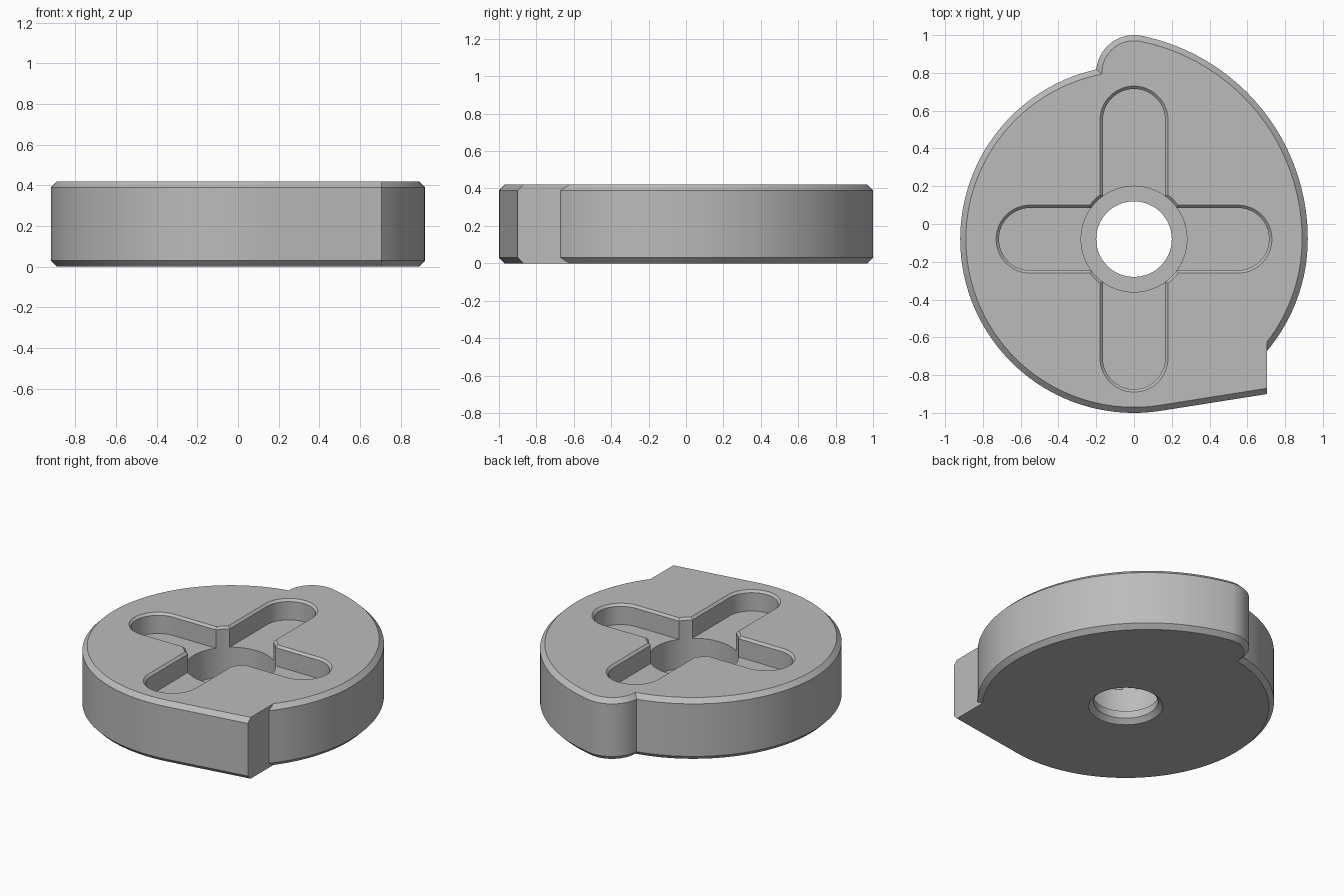
import bpy
import bmesh
from math import sin, cos, acos, atan2, sqrt, radians, hypot, pi

cube = bpy.data.objects.get("Cube")
if cube:
    bpy.data.objects.remove(cube, do_unlink=True)

HUB_Y = -0.08      # axis of the bore
DISC_R = 0.92      # main disc radius
LOBE_Y, LOBE_R = 0.80, 0.20
TOOTH_X, TOOTH_Y = 0.705, -0.90
HEIGHT, BEVEL = 0.42, 0.03
SLOT_FLOOR, RIM = 0.28, 0.015
LEDGE = 0.08

grey = bpy.data.materials.new("plain grey")
grey.use_nodes = True
colour = (0.5, 0.5, 0.5, 1)
grey.diffuse_color = colour
grey.node_tree.nodes["Principled BSDF"].inputs["Base Color"].default_value = colour


def arc(cx, cy, r, a0, a1, n):
    """Points along an arc, both ends included."""
    steps = [a0 + (a1 - a0) * i / n for i in range(n + 1)]
    return [(cx + r * cos(a), cy + r * sin(a)) for a in steps]


def cam_outline(inset):
    """Disc with a swept cam flank, a round lobe and a pointed tooth."""
    r, lobe = DISC_R - inset, LOBE_R - inset
    rise = LOBE_Y - HUB_Y
    # flank arc tangent to both the disc and the lobe
    flank = (DISC_R**2 + rise**2 - LOBE_R**2) / (2 * (DISC_R - LOBE_R))
    flank_x = DISC_R - flank
    join = atan2(rise, -flank_x)
    # corner where lobe and disc cross
    dy = (rise**2 + r**2 - lobe**2) / (2 * rise)
    dx = -sqrt(r**2 - dy**2)
    lobe_end = atan2(dy - rise, dx) % (2 * pi)
    # straight tooth edge tangent to the disc
    tip = TOOTH_Y - HUB_Y
    tangent = atan2(tip, TOOTH_X) - acos(DISC_R / hypot(TOOTH_X, tip))
    tip_y = HUB_Y + (r - TOOTH_X * cos(tangent)) / sin(tangent)

    pts = [(TOOTH_X, tip_y)]
    pts += arc(0, HUB_Y, r, -acos(TOOTH_X / r), 0, 16)
    pts += arc(flank_x, HUB_Y, flank - inset, 0, join, 40)[1:]
    pts += arc(0, LOBE_Y, lobe, join, lobe_end, 28)[1:]
    pts += arc(0, HUB_Y, r, atan2(dy, dx), tangent + 2 * pi, 80)[1:]
    return pts


def stadium(half_length, half_width, turned):
    """Long round-ended slot centred on the bore."""
    pts = arc(half_length, 0, half_width, -pi / 2, pi / 2, 32)
    pts += arc(-half_length, 0, half_width, pi / 2, 3 * pi / 2, 32)
    if turned:
        pts = [(-y, x) for x, y in pts]
    return [(x, y + HUB_Y) for x, y in pts]


def circle(r):
    return arc(0, HUB_Y, r, 0, 2 * pi, 96)[:-1]


def loft(name, rings):
    """Closed solid through (outline, height) rings, bottom to top."""
    bm = bmesh.new()
    loops = [[bm.verts.new((x, y, z)) for x, y in pts] for pts, z in rings]
    for low, high in zip(loops, loops[1:]):
        for i in range(len(low)):
            j = (i + 1) % len(low)
            bm.faces.new((low[i], low[j], high[j], high[i]))
    bm.faces.new(loops[0][::-1])
    bm.faces.new(loops[-1])
    mesh = bpy.data.meshes.new(name)
    bm.to_mesh(mesh)
    bm.free()
    mesh.materials.append(grey)
    obj = bpy.data.objects.new(name, mesh)
    bpy.context.collection.objects.link(obj)
    return obj


def cut(body, cutter):
    cutter.hide_render = True
    mod = body.modifiers.new(cutter.name, 'BOOLEAN')
    mod.operation, mod.solver, mod.object = 'DIFFERENCE', 'EXACT', cutter
    bpy.context.view_layer.objects.active = body
    bpy.ops.object.modifier_apply(modifier=mod.name)
    bpy.data.objects.remove(cutter, do_unlink=True)


# Bevelled cam body
body = loft("cam_disc", [
    (cam_outline(BEVEL), 0), (cam_outline(0), BEVEL),
    (cam_outline(0), HEIGHT - BEVEL), (cam_outline(BEVEL), HEIGHT)])

# Crossed slots with a small chamfered rim
for name, reach, turned in (("side_slots", 0.55, False), ("long_slots", 0.63, True)):
    w = 0.165
    cut(body, loft(name, [
        (stadium(reach, w, turned), SLOT_FLOOR),
        (stadium(reach, w, turned), HEIGHT - RIM),
        (stadium(reach, w + 2 * RIM, turned), HEIGHT + RIM)]))

# Counterbore with the same rim
cut(body, loft("counterbore", [
    (circle(0.28), LEDGE), (circle(0.28), HEIGHT - RIM),
    (circle(0.28 + 2 * RIM), HEIGHT + RIM)]))

# Through bore, chamfered underneath
cut(body, loft("bore", [
    (circle(0.2 + 2 * BEVEL), -BEVEL), (circle(0.2), BEVEL),
    (circle(0.2), LEDGE + 0.1)]))

# Smooth curved walls, crisp edges
bpy.ops.object.select_all(action='DESELECT')
body.select_set(True)
bpy.context.view_layer.objects.active = body
bpy.ops.object.shade_smooth_by_angle(angle=radians(25))
